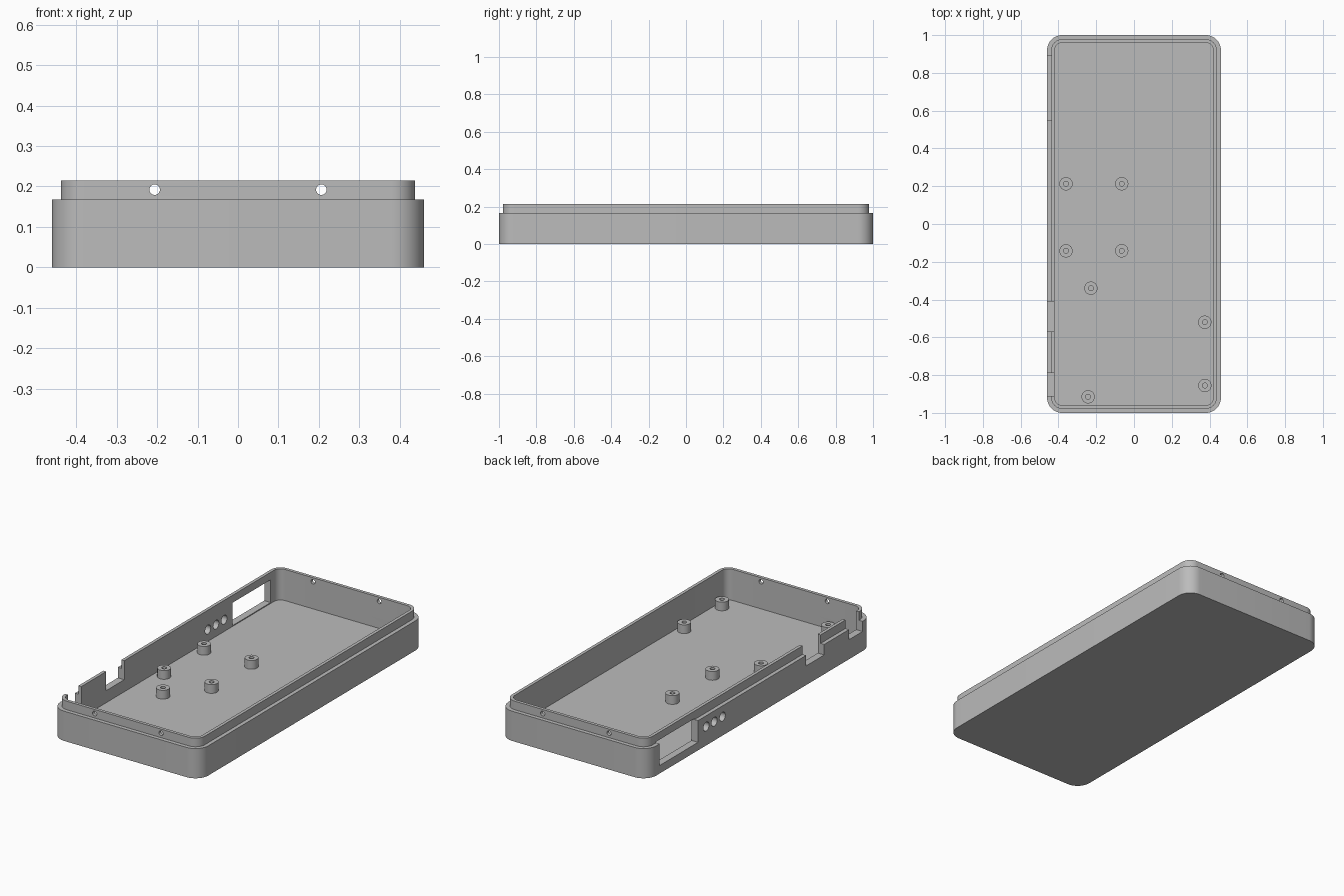
import bpy, bmesh, math
from mathutils import Matrix

cube = bpy.data.objects.get("Cube")
if cube:
    bpy.data.objects.remove(cube, do_unlink=True)

grey = bpy.data.materials.new("plain_grey")
grey.use_nodes = True
grey.diffuse_color = (0.5, 0.5, 0.5, 1)
grey.node_tree.nodes["Principled BSDF"].inputs["Base Color"].default_value = (0.5, 0.5, 0.5, 1)

HALF_X, HALF_Y, RADIUS = 0.46, 1.0, 0.08
BODY_TOP, LIP_TOP, FLOOR = 0.167, 0.215, 0.04
LIP_INSET, WALL = 0.022, 0.04


def make_object(name, bm):
    bmesh.ops.recalc_face_normals(bm, faces=bm.faces)
    mesh = bpy.data.meshes.new(name)
    bm.to_mesh(mesh)
    bm.free()
    mesh.materials.append(grey)
    obj = bpy.data.objects.new(name, mesh)
    bpy.context.collection.objects.link(obj)
    return obj


def activate(obj):
    bpy.ops.object.select_all(action='DESELECT')
    obj.select_set(True)
    bpy.context.view_layer.objects.active = obj


def smooth(obj):
    activate(obj)
    bpy.ops.object.shade_smooth_by_angle(angle=math.radians(30))


def rounded_outline(inset, steps=12):
    """Rounded rectangle, inset from the outer wall."""
    r = RADIUS - inset
    points = []
    for corner, (sx, sy) in enumerate([(1, 1), (-1, 1), (-1, -1), (1, -1)]):
        for i in range(steps + 1):
            a = math.pi / 2 * (corner + i / steps)
            points.append((sx * (HALF_X - RADIUS) + r * math.cos(a),
                           sy * (HALF_Y - RADIUS) + r * math.sin(a)))
    return points


def circle(radius, x, y, sides=32):
    return [(x + radius * math.cos(math.tau * i / sides),
             y + radius * math.sin(math.tau * i / sides)) for i in range(sides)]


def stack(bm, levels):
    """Skin a closed solid through a list of (outline, height)."""
    rings = [[bm.verts.new((x, y, z)) for x, y in outline] for outline, z in levels]
    for a, b in zip(rings, rings[1:]):
        for i in range(len(a)):
            j = (i + 1) % len(a)
            bm.faces.new((a[i], a[j], b[j], b[i]))
    bm.faces.new(rings[0])
    bm.faces.new(rings[-1])


def add_box(bm, y0, y1, z0, z1):
    """Opening through the -x wall."""
    place = Matrix.Translation((-HALF_X, (y0 + y1) / 2, (z0 + z1) / 2))
    size = Matrix.Diagonal((0.12, y1 - y0, z1 - z0, 1))
    bmesh.ops.create_cube(bm, size=1, matrix=place @ size)


def add_drill(bm, radius, location, axis):
    """Round hole along the given turn axis."""
    turn = Matrix.Rotation(math.pi / 2, 4, axis)
    bmesh.ops.create_cone(bm, cap_ends=True, segments=32, radius1=radius, radius2=radius,
                          depth=0.12, matrix=Matrix.Translation(location) @ turn)


# Tray: floor, wall, ledge and raised lip in one shell
bm = bmesh.new()
outer, lip, inner = (rounded_outline(d) for d in (0, LIP_INSET, WALL))
stack(bm, [(outer, 0), (outer, BODY_TOP), (lip, BODY_TOP), (lip, LIP_TOP),
           (inner, LIP_TOP), (inner, FLOOR)])
tray = make_object("tray", bm)

# Openings: window, two notches, three side holes, screw holes at both ends
bm = bmesh.new()
add_box(bm, 0.55, 0.89, 0.045, 0.173)
add_box(bm, -0.57, -0.41, 0.108, 0.3)
add_box(bm, -0.91, -0.79, 0.11, 0.3)
for y in (0.333, 0.405, 0.477):
    add_drill(bm, 0.025, (-HALF_X, y, 0.106), 'Y')
for x in (-0.206, 0.206):
    for y in (-HALF_Y, HALF_Y):
        add_drill(bm, 0.013, (x, y, 0.192), 'X')
cutter = make_object("opening_cutter", bm)
cutter.hide_render = True

cut = tray.modifiers.new("openings", 'BOOLEAN')
cut.operation = 'DIFFERENCE'
cut.solver = 'EXACT'
cut.object = cutter
activate(tray)
bpy.ops.object.modifier_apply(modifier=cut.name)
bpy.data.objects.remove(cutter, do_unlink=True)
smooth(tray)

# Hollow mounting posts on the floor
posts = [(x, y) for x in (-0.36, -0.065) for y in (0.213, -0.142)]
posts += [(-0.228, -0.34), (0.375, -0.52), (0.375, -0.855), (-0.243, -0.915)]
for n, (x, y) in enumerate(posts, 1):
    bm = bmesh.new()
    rim, bore = circle(0.035, x, y), circle(0.013, x, y)
    stack(bm, [(rim, FLOOR - 0.005), (rim, 0.089), (bore, 0.089), (bore, FLOOR + 0.001)])
    smooth(make_object(f"mounting_post_{n}", bm))
